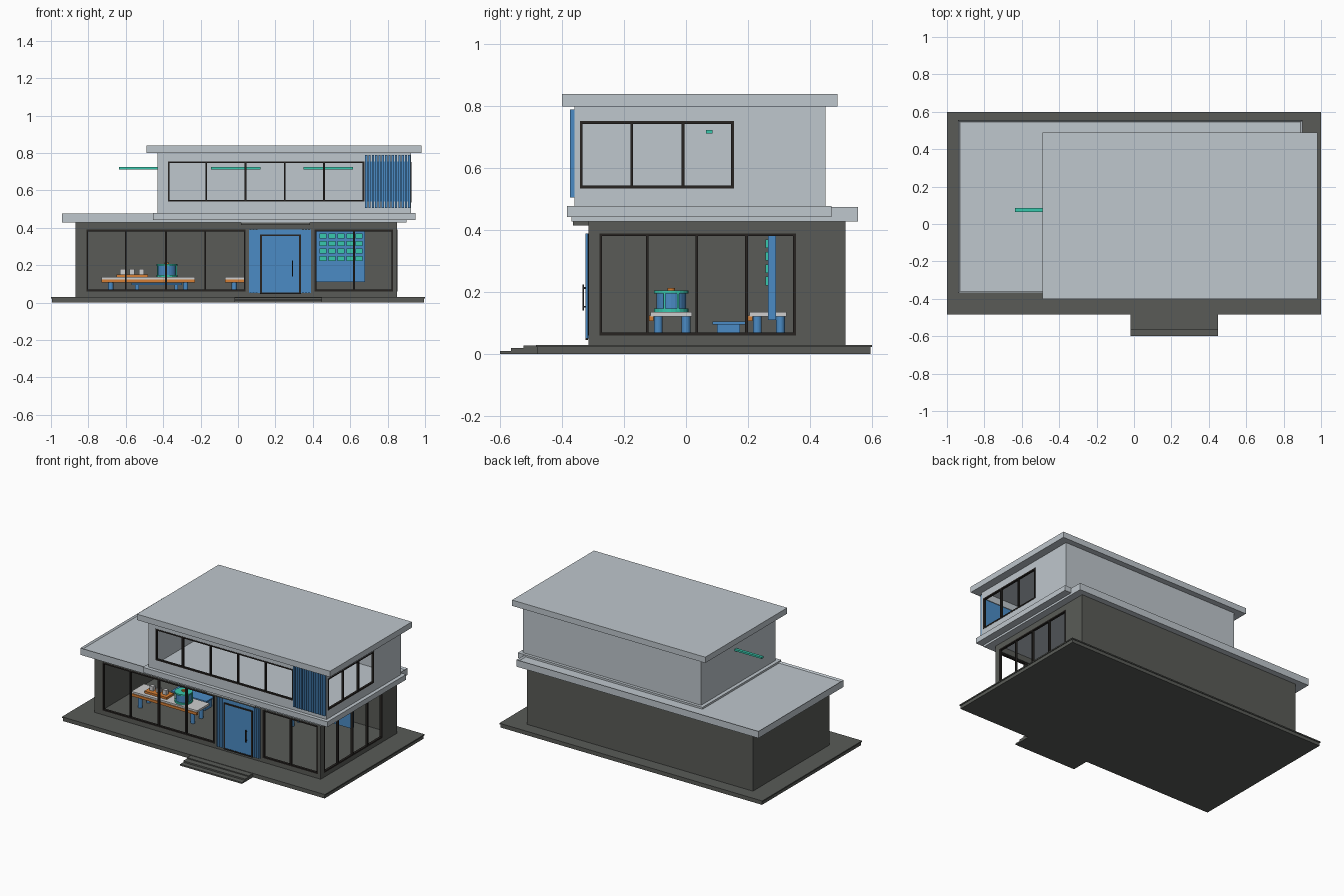
import bpy, bmesh
from mathutils import Matrix, Vector

cube = bpy.data.objects.get("Cube")
if cube:
    bpy.data.objects.remove(cube, do_unlink=True)


def material(name, r, g, b):
    m = bpy.data.materials.new(name)
    m.use_nodes = True
    m.diffuse_color = (r, g, b, 1)
    m.node_tree.nodes["Principled BSDF"].inputs["Base Color"].default_value = (r, g, b, 1)
    return m


LIGHT = material("pale grey render", .52, .57, .61)
DARK = material("charcoal", .1, .105, .095)
FRAME = material("black metal", .02, .017, .015)
BLUE = material("blue", .07, .26, .56)
TEAL = material("teal", .04, .58, .42)
ORANGE = material("orange", .66, .21, .035)
WHITE = material("off white", .62, .62, .62)


def add_box(bm, x, y, z):
    """Box from (min, max) pairs."""
    size = Matrix.Diagonal((x[1] - x[0], y[1] - y[0], z[1] - z[0], 1))
    mid = Vector((sum(x) / 2, sum(y) / 2, sum(z) / 2))
    return bmesh.ops.create_cube(bm, size=1, matrix=Matrix.Translation(mid) @ size)


def finish(name, bm, mat):
    me = bpy.data.meshes.new(name)
    bm.to_mesh(me)
    bm.free()
    me.materials.append(mat)
    ob = bpy.data.objects.new(name, me)
    bpy.context.collection.objects.link(ob)
    return ob


def boxes(name, mat, *parts):
    bm = bmesh.new()
    for part in parts:
        add_box(bm, *part)
    return finish(name, bm, mat)


def cylinder(name, mat, at, radius, z):
    bm = bmesh.new()
    bmesh.ops.create_cone(bm, cap_ends=True, segments=24, radius1=radius, radius2=radius,
                          depth=z[1] - z[0],
                          matrix=Matrix.Translation((at[0], at[1], sum(z) / 2)))
    return finish(name, bm, mat)


def oriented(along_x, run, across, z):
    return (run, across, z) if along_x else (across, run, z)


def wall(name, mat, along_x, run, across, z, openings=()):
    """Straight wall made of piers, sills and lintels around its openings."""
    parts, start = [], run[0]
    for a, b, low, high in openings:
        parts += [((start, a), z), ((a, b), (z[0], low)), ((a, b), (high, z[1]))]
        start = b
    parts.append(((start, run[1]), z))
    boxes(name, mat, *[oriented(along_x, r, across, h) for r, h in parts])


def window(name, along_x, opening, across, mullions):
    """Dark frame with upright mullions."""
    a, b, low, high = opening
    t = .009
    parts = [((a, b), (low, low + t)), ((a, b), (high - t, high)),
             ((a, a + t), (low, high)), ((b - t, b), (low, high))]
    parts += [((m - t / 2, m + t / 2), (low, high)) for m in mullions]
    boxes(name, FRAME, *[oriented(along_x, r, across, h) for r, h in parts])


# Plinth and entrance steps
boxes("plinth", DARK, ((-.995, .995), (-.48, .595), (0, .022)))
boxes("deck", DARK, ((-1, 1), (-.485, .6), (.022, .03)))
boxes("entrance_steps", DARK, ((-.02, .45), (-.6, -.48), (0, .01)),
      ((-.02, .45), (-.565, -.48), (.01, .02)),
      ((-.02, .45), (-.525, -.48), (.02, .027)))

# Ground floor walls and windows
G = (.03, .43)
front_large = (-.81, .04, .06, .39)
front_small = (.41, .83, .06, .39)
side_large = (-.28, .355, .06, .39)
wall("ground_front_wall", DARK, True, (-.87, .85), (-.315, -.295), G, (front_large, front_small))
wall("ground_back_wall", DARK, True, (-.87, .85), (.495, .515), G)
wall("ground_right_wall", DARK, False, (-.295, .495), (-.87, -.85), G)
wall("ground_left_wall", DARK, False, (-.295, .495), (.83, .85), G, (side_large,))
window("front_large_window", True, front_large, (-.317, -.3), (-.6, -.385, -.175))
window("front_small_window", True, front_small, (-.317, -.3), (.62,))
window("side_ground_window", False, side_large, (.836, .852), (-.125, .035, .195))

# Terrace roof with a raised rim
bm = bmesh.new()
add_box(bm, (-.94, .9), (-.37, .555), (.428, .475))
bm.normal_update()
top = max(bm.faces, key=lambda f: f.calc_center_median().z)
bmesh.ops.inset_region(bm, faces=[top], thickness=.013)
bmesh.ops.translate(bm, verts=top.verts, vec=(0, 0, -.01))
finish("terrace_roof", bm, LIGHT)
boxes("upper_floor_slab", LIGHT, ((-.455, .95), (-.385, .47), (.442, .478)))
boxes("entrance_canopy", DARK, ((.015, .385), (-.365, -.31), (.415, .428)))

# Upper floor walls, windows and roof
U = (.478, .8)
upper_front = (-.375, .675, .54, .755)
corner_front = (.685, .91, .54, .755)
upper_side = (-.343, .155, .535, .752)
wall("upper_front_wall", LIGHT, True, (-.43, .925), (-.36, -.345), U, (upper_front, corner_front))
wall("upper_back_wall", LIGHT, True, (-.43, .925), (.435, .45), U)
wall("upper_right_wall", LIGHT, False, (-.345, .435), (-.43, -.415), U)
wall("upper_left_wall", LIGHT, False, (-.345, .435), (.91, .925), U, (upper_side,))
window("upper_front_window", True, upper_front, (-.362, -.347), (-.17, .04, .25, .46))
window("upper_side_window", False, upper_side, (.912, .927), (-.175, -.01))
boxes("upper_roof", LIGHT, ((-.49, .98), (-.4, .49), (.8, .84)))

# Vertical slat screen at the upper corner
count, pitch = 14, .0177
boxes("corner_slats", BLUE, *[((.68 + i * pitch, .692 + i * pitch), (-.374, -.36), (.505, .79))
                              for i in range(count)])
boxes("slat_backing", BLUE, ((.685, .91), (-.357, -.35), (.54, .755)))

# Entrance door with slatted side panels
boxes("door_surround", BLUE, ((.06, .39), (-.319, -.314), (.05, .39)))
boxes("door_side_slats", BLUE, *[((x + i * .016, x + i * .016 + .01), (-.324, -.318), (.05, .39))
                                 for x in (.062, .342) for i in range(3)])
window("door_frame", True, (.118, .336, .045, .365), (-.325, -.316), ())
boxes("door_leaf", BLUE, ((.126, .328), (-.322, -.317), (.05, .357)))
boxes("door_handle", FRAME, ((.289, .295), (-.334, -.329), (.14, .225)),
      ((.289, .295), (-.33, -.32), (.15, .156)), ((.289, .295), (-.33, -.32), (.21, .216)))

# Tables
for name, x, y in (("long_table", (-.73, -.23), (-.115, .02)),
                   ("back_table", (-.07, .3), (.205, .325))):
    boxes(name + "_top", WHITE, (x, y, (.122, .136)))
    boxes(name + "_apron", ORANGE,
          ((x[0], x[1]), (y[0] - .005, y[0] + .01), (.106, .124)))
    for lx in (x[0] + .05, x[1] - .05):
        for ly in (y[0] + .025, y[1] - .02):
            cylinder(name + "_leg", BLUE, (lx, ly), .014, (.03, .122))
boxes("bench", BLUE, ((-.57, -.3), (.085, .19), (.095, .105)),
      ((-.55, -.53), (.1, .175), (.03, .095)), ((-.34, -.32), (.1, .175), (.03, .095)))

# Tray with blocks, and a drum on the long table
boxes("tray", ORANGE, ((-.65, -.48), (-.09, -.01), (.136, .15)))
boxes("tray_blocks", WHITE, *[((x, x + .027), (-.062, -.035), (.15, .18))
                              for x in (-.63, -.58, -.53)])
cylinder("drum_body", BLUE, (-.38, -.048), .048, (.14, .2))
cylinder("drum_base", TEAL, (-.38, -.048), .056, (.136, .147))
cylinder("drum_lid", TEAL, (-.38, -.048), .056, (.196, .206))
cylinder("drum_knob", ORANGE, (-.38, -.048), .012, (.206, .214))
boxes("drum_rods", TEAL, *[((x - .003, x + .003), (y - .003, y + .003), (.14, .2))
                           for x in (-.43, -.33) for y in (-.07, -.026)])

# Display board with a grid of tiles
boxes("display_board", BLUE, ((.42, .68), (.265, .29), (.11, .385)))
boxes("display_tiles", TEAL, *[((.435 + i * .048, .473 + i * .048), (.256, .265),
                                (.222 + j * .04, .25 + j * .04))
                               for i in range(5) for j in range(4)])

# Strip lights
boxes("strip_lights", TEAL, *[((x, x + .265), (.065, .085), (.712, .724))
                              for x in (-.635, -.145, .35)])
